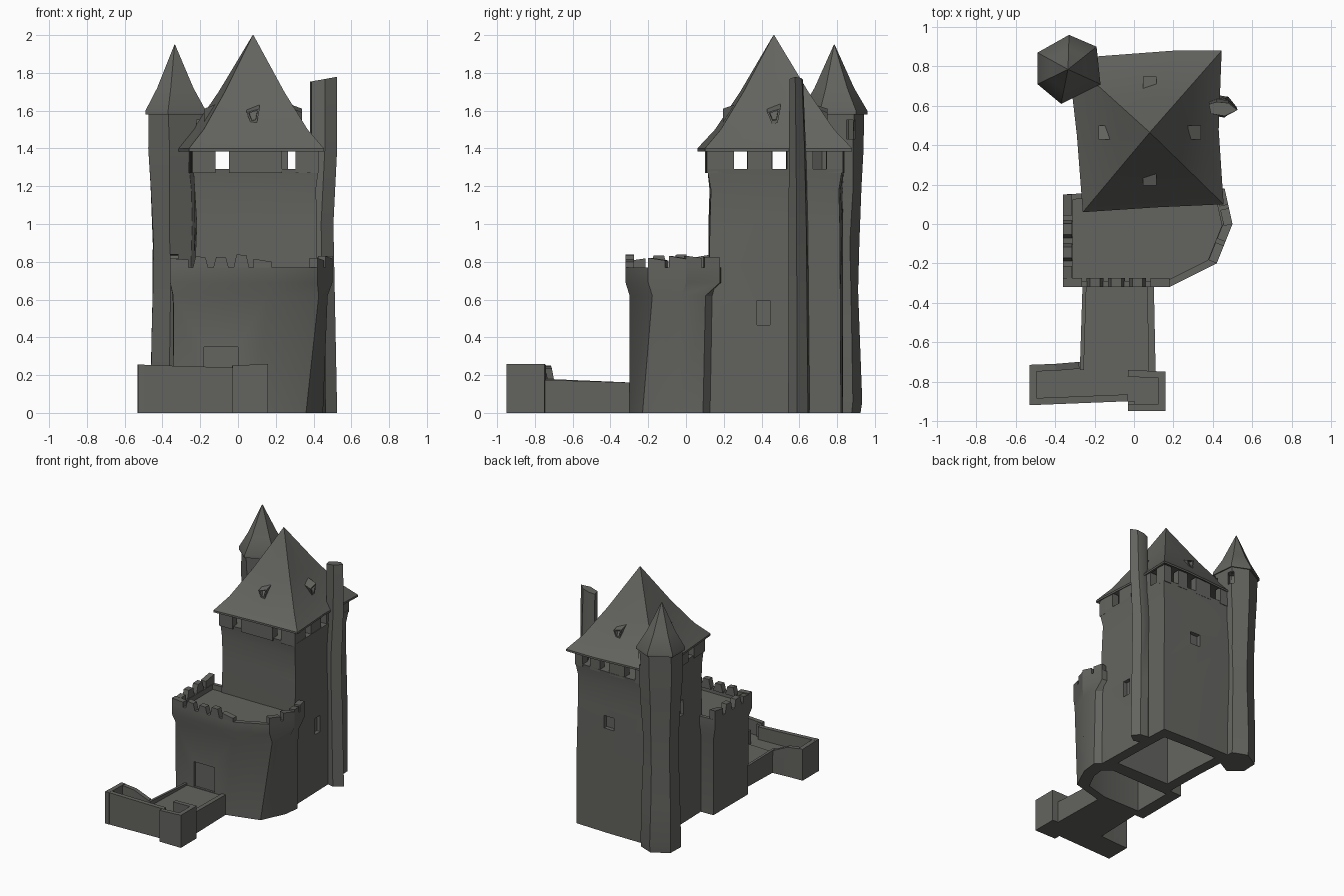
import bpy, bmesh, math, random
from mathutils import Vector, Matrix

random.seed(4)
cube = bpy.data.objects.get("Cube")
if cube:
    bpy.data.objects.remove(cube, do_unlink=True)

stone = bpy.data.materials.new("dark_stone")
stone.use_nodes = True
colour = (0.125, 0.125, 0.115, 1)
stone.diffuse_color = colour
stone.node_tree.nodes["Principled BSDF"].inputs["Base Color"].default_value = colour


def finish(name, bm):
    bmesh.ops.recalc_face_normals(bm, faces=bm.faces)
    mesh = bpy.data.meshes.new(name)
    bm.to_mesh(mesh)
    bm.free()
    obj = bpy.data.objects.new(name, mesh)
    bpy.context.collection.objects.link(obj)
    mesh.materials.append(stone)
    return obj


def loft(bm, rings):
    """Skin a stack of equal point rings and cap both ends."""
    loops = [[bm.verts.new(p) for p in ring] for ring in rings]
    n = len(loops[0])
    for low, high in zip(loops, loops[1:]):
        for i in range(n):
            j = (i + 1) % n
            bm.faces.new((low[i], low[j], high[j], high[i]))
    bm.faces.new(loops[0][::-1])
    bm.faces.new(loops[-1])


def ring(outline, z, scale=1, centre=(0, 0), shift=(0, 0), rough=0):
    c, s = Vector(centre), Vector(shift)
    pts = [c + (Vector(p) - c) * scale + s for p in outline]
    return [(p.x + random.uniform(-rough, rough), p.y + random.uniform(-rough, rough), z)
            for p in pts]


def wall(bm, a, b, z0, z1, thick, f0=0, f1=1, z2=None, taper=0):
    """Wall piece from fraction f0 to f1 of the run a-b, thickened to its left."""
    a, b = Vector(a), Vector(b)
    side = Vector((a.y - b.y, b.x - a.x)).normalized() * thick
    p, q = a.lerp(b, f0), a.lerp(b, f1)
    p2, q2 = p.lerp(q, taper), q.lerp(p, taper)
    base = [p, q, q + side, p + side]
    top = [p2, q2, q2 + side, p2 + side]
    heights = [z1, z2 or z1, z2 or z1, z1]
    loft(bm, [[(v.x, v.y, z0) for v in base],
              [(v.x, v.y, t) for v, t in zip(top, heights)]])


def cut(obj, x, y, z, size, angle=0):
    """Carve a box-shaped recess and discard the cutter."""
    bm = bmesh.new()
    bmesh.ops.create_cube(bm, size=1, matrix=Matrix.Translation((x, y, z))
                          @ Matrix.Rotation(math.radians(angle), 4, 'Z')
                          @ Matrix.Diagonal((*size, 1)))
    cutter = finish("cutter", bm)
    cutter.hide_render = True
    mod = obj.modifiers.new("recess", 'BOOLEAN')
    mod.operation, mod.object, mod.solver = 'DIFFERENCE', cutter, 'EXACT'
    bpy.context.view_layer.objects.active = obj
    bpy.ops.object.modifier_apply(modifier=mod.name)
    bpy.data.objects.remove(cutter, do_unlink=True)


# Keep walls, hollow from below
keep_plan = [(-0.23, 0.12), (0.1, 0.12), (0.42, 0.12), (0.41, 0.5), (0.395, 0.82),
             (0.1, 0.83), (-0.26, 0.83), (-0.24, 0.5)]
mid = (0.09, 0.47)
bm = bmesh.new()
loft(bm, [ring(keep_plan, 1.0, 0.74, mid), ring(keep_plan, 0, 0.74, mid),
          ring(keep_plan, 0, 1, mid), ring(keep_plan, 0.6, 1, mid, rough=0.005),
          ring(keep_plan, 1.0, 0.985, mid, rough=0.008),
          ring(keep_plan, 1.18, 0.98, mid, rough=0.006),
          ring(keep_plan, 1.29, 1.02, mid)])
keep = finish("keep_walls", bm)
cut(keep, 0.42, 0.41, 0.53, (0.07, 0.07, 0.13))
cut(keep, 0.1, 0.83, 0.88, (0.09, 0.07, 0.1))
cut(keep, -0.24, 0.4, 0.92, (0.07, 0.08, 0.12))

# Open gallery under the roof: piers between openings
bm = bmesh.new()
corners = [(-0.24, 0.1), (0.425, 0.11), (0.4, 0.83), (-0.27, 0.84)]
piers = [[(0, 0.18), (0.29, 0.71), (0.82, 1)],
         [(0, 0.2), (0.3, 0.48), (0.59, 0.78), (0.88, 1)],
         [(0, 0.1), (0.2, 0.33), (0.45, 0.66), (0.8, 1)],
         [(0, 0.14), (0.24, 0.42), (0.52, 0.7), (0.8, 1)]]
for i, run in enumerate(piers):
    for f0, f1 in run:
        wall(bm, corners[i], corners[(i + 1) % 4], 1.27, 1.41, 0.06, f0, f1)
finish("gallery_piers", bm)

# Flared keep roof with sagging eaves
eaves = [(-0.26, 0.06), (0.12, 0.085), (0.455, 0.1), (0.43, 0.48), (0.445, 0.88),
         (0.2, 0.88), (-0.335, 0.84), (-0.29, 0.45)]
apex = (0.08, 0.465)
bm = bmesh.new()
loft(bm, [ring(eaves, 1.42, 0.85, apex), ring(eaves, 1.385, 1, apex), ring(eaves, 1.4, 1, apex),
          ring(eaves, 1.5, 0.77, apex), ring(eaves, 1.7, 0.44, apex),
          ring(eaves, 2.0, 0.005, apex)])
finish("keep_roof", bm)

# Small dormers with sloping hoods and recessed openings, one per roof face
for k, (name, reach) in enumerate([("front", 0.27), ("left", 0.26),
                                   ("back", 0.285), ("right", 0.26)]):
    turn = Matrix.Rotation(k * math.pi / 2, 4, 'Z')
    face = [(-0.01, -0.05), (0.02, -0.045), (0.035, 0.03), (-0.035, 0.01)]
    bm = bmesh.new()
    rings = [[Vector(apex).to_3d() + Vector((0, 0, z)) + turn @ Vector((u * s, -d, v * s))
              for u, v in face]
             for d, s, z in ((0.1, 1, 1.64), (reach, 1, 1.58),
                             (reach, 0.65, 1.58), (reach - 0.05, 0.65, 1.59))]
    loft(bm, rings)
    finish(name + "_dormer", bm)

# Stair turret with waisted shaft and pointed cap
turret_plan = [(-0.33, 0.96), (-0.49, 0.87), (-0.49, 0.71), (-0.37, 0.61),
               (-0.17, 0.71), (-0.19, 0.9)]
tc = (-0.335, 0.785)
bm = bmesh.new()
shaft = [(0, 0.8), (0.06, 0.83), (0.35, 0.8), (0.65, 0.74), (0.9, 0.74), (1.2, 0.84),
         (1.4, 0.88), (1.59, 0.9)]
loft(bm, [ring(turret_plan, z, s, tc, rough=0.004) for z, s in shaft])
turret = finish("turret_shaft", bm)
for angle in (35, 335):
    a = math.radians(angle)
    cut(turret, tc[0] + 0.13 * math.cos(a), tc[1] + 0.13 * math.sin(a), 1.5,
        (0.07, 0.05, 0.1), angle)
bm = bmesh.new()
loft(bm, [ring(turret_plan, z, s, tc) for z, s in
          ((1.59, 0.8), (1.58, 1), (1.6, 1), (1.72, 0.6), (1.95, 0.01))])
finish("turret_cap", bm)

# Leaning chimney stack, slimmer front to back at the top
stack_plan = [(0.38, 0.64), (0.39, 0.56), (0.46, 0.54), (0.525, 0.59), (0.48, 0.65), (0.42, 0.66)]
sc = (0.5, 0.56)
bm = bmesh.new()
loft(bm, [[(x - lean, sc[1] + (y - sc[1]) * depth, z + (x - 0.39) * tilt)
           for x, y, z in ring(stack_plan, height)]
          for height, lean, depth, tilt in ((0, 0, 0.95, 0), (0.5, 0.01, 0.9, 0),
                                            (1.0, 0.02, 0.85, 0), (1.4, 0, 0.75, 0),
                                            (1.755, 0, 0.6, 0.18))])
finish("chimney_stack", bm)

# Rounded bastion, hollow below, with a sunken terrace
bastion_base = [(-0.34, 0.14), (-0.34, -0.3), (0.1, -0.3), (0.36, -0.23),
                (0.45, -0.04), (0.465, 0.09), (0.38, 0.16)]
bastion_high = [(-0.345, 0.14), (-0.345, -0.3), (0.16, -0.3), (0.425, -0.18),
                (0.475, -0.02), (0.465, 0.1), (0.38, 0.17)]
bastion_top = [(-0.36, 0.15), (-0.36, -0.32), (0.18, -0.32), (0.42, -0.2),
               (0.5, 0.0), (0.46, 0.18), (0.38, 0.19)]
bc = (0.05, -0.06)
bm = bmesh.new()
loft(bm, [ring(bastion_base, 0.55, 0.74, bc), ring(bastion_base, 0, 0.74, bc),
          ring(bastion_base, 0, 1, bc), ring(bastion_high, 0.62, 1, bc, rough=0.004),
          ring(bastion_top, 0.69, 1, bc), ring(bastion_top, 0.77, 1, bc),
          ring(bastion_top, 0.77, 0.88, bc), ring(bastion_top, 0.73, 0.88, bc)])
bastion = finish("bastion", bm)
cut(bastion, -0.09, -0.3, 0.25, (0.18, 0.035, 0.2))

# Weathered, tapering merlons; the corner facing front left has lost its own
bm = bmesh.new()
for k in (0, 1, 3, 4):
    a, b = bastion_top[k], bastion_top[k + 1]
    n = max(1, round((Vector(b) - Vector(a)).length / 0.12))
    for i in range(n):
        z = 0.83 + random.uniform(-0.015, 0.012)
        wall(bm, a, b, 0.76, z, 0.045, (i + (0 if i == 0 else 0.1)) / n,
             (i + (1 if i == n - 1 else 0.9)) / n, z + random.uniform(-0.02, 0.005),
             0 if i in (0, n - 1) else 0.2)
finish("bastion_merlons", bm)

# Causeway deck with low kerbs
bm = bmesh.new()
deck = [(-0.275, -0.74), (0.11, -0.76), (0.1, -0.27), (-0.26, -0.27)]
loft(bm, [ring(deck, 0), ring(deck, 0.145)])
wall(bm, deck[1], deck[2], 0, 0.175, 0.035, z2=0.16)
wall(bm, deck[3], deck[0], 0, 0.16, 0.02, z2=0.18)
finish("causeway", bm)

# Forecourt floor and surrounding wall, which slopes down to the causeway
court = [(-0.28, -0.70), (-0.4, -0.71), (-0.53, -0.715), (-0.53, -0.92), (-0.03, -0.9),
         (-0.03, -0.95), (0.16, -0.95), (0.16, -0.75), (-0.03, -0.74)]
bm = bmesh.new()
loft(bm, [ring(court, 0), ring(court, 0.14)])
finish("forecourt_floor", bm)
bm = bmesh.new()
heights = [0.18, 0.235, 0.25, 0.255, 0.24, 0.25, 0.26, 0.26, 0.25]
for i in range(len(court) - 1):
    wall(bm, court[i], court[i + 1], 0, heights[i], 0.035, z2=heights[i + 1])
finish("forecourt_wall", bm)

# Smooth shading with sharp edges kept
bpy.ops.object.select_all(action='DESELECT')
for obj in bpy.context.collection.objects:
    if obj.type == 'MESH' and stone.name in obj.data.materials:
        obj.select_set(True)
        bpy.context.view_layer.objects.active = obj
bpy.ops.object.shade_smooth_by_angle(angle=math.radians(30))
